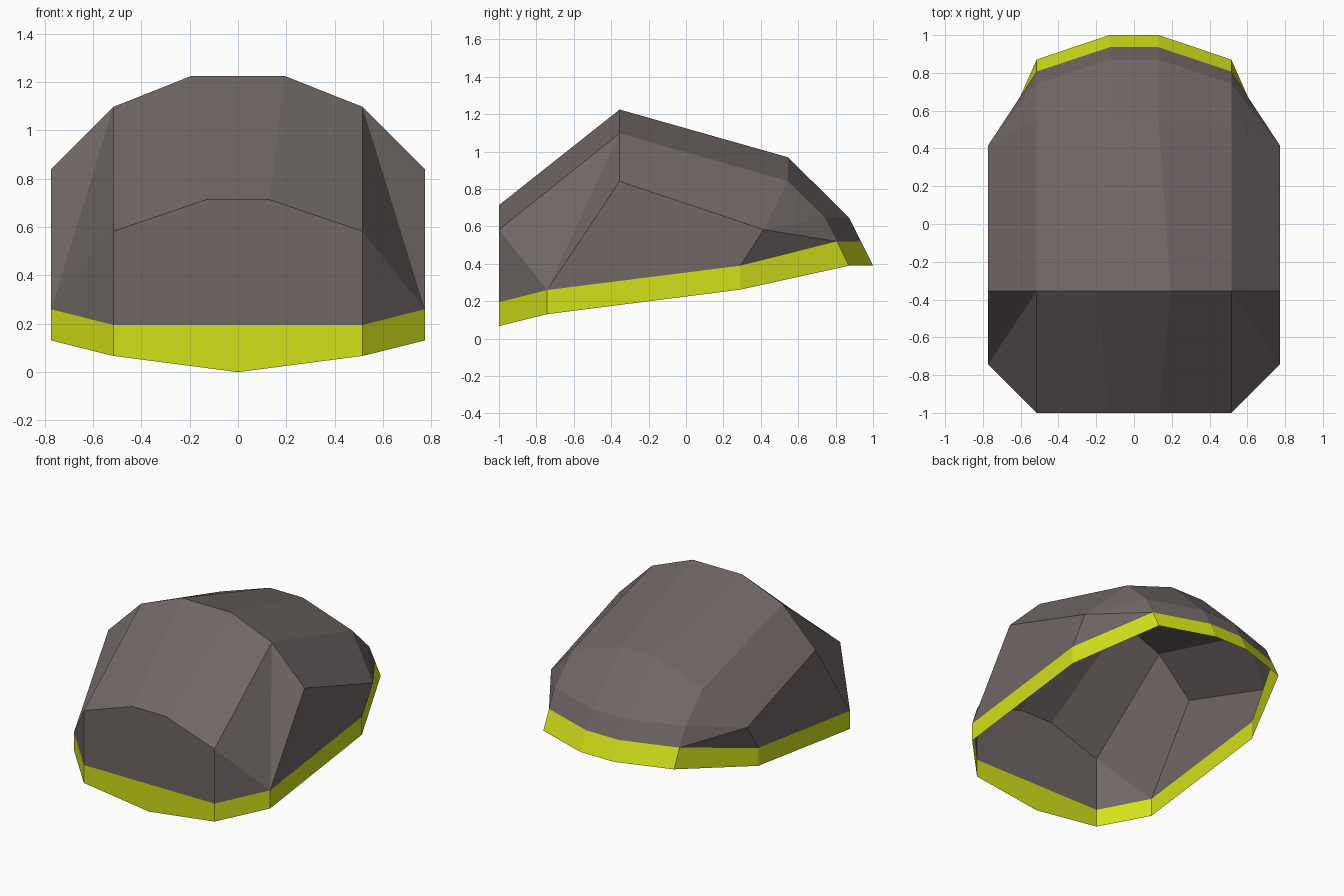
import bpy

if "Cube" in bpy.data.objects:
    bpy.data.objects.remove(bpy.data.objects["Cube"])


def material(name, color):
    mat = bpy.data.materials.new(name)
    mat.diffuse_color = (*color, 1)
    mat.use_nodes = True
    mat.node_tree.nodes["Principled BSDF"].inputs["Base Color"].default_value = mat.diffuse_color
    return mat


def half_shell(name, faces, mat):
    """Weld polygons of the right half, then mirror across x = 0."""
    verts, index, polys = [], {}, []
    for face in faces:
        poly = []
        for p in face:
            if p not in index:
                index[p] = len(verts)
                verts.append(p)
            poly.append(index[p])
        polys.append(poly)
    mesh = bpy.data.meshes.new(name)
    mesh.from_pydata(verts, [], polys)
    mesh.materials.append(mat)
    obj = bpy.data.objects.new(name, mesh)
    bpy.context.collection.objects.link(obj)
    mirror = obj.modifiers.new("mirror", 'MIRROR')
    mirror.use_clip = True
    return obj


def strip(a, b):
    """Quads between two point rows."""
    return [(a[i], a[i + 1], b[i + 1], b[i]) for i in range(len(a) - 1)]


# Trim edges, front centre round to back centre
rim_low = [(0, -1, 0), (.515, -1, .067), (.773, -.742, .131),
           (.773, .29, .262), (.515, .871, .39), (.13, 1, .39), (0, 1, .39)]
rim_top = [(0, -1, .195), (.515, -1, .195), (.773, -.742, .26),
           (.773, .29, .39), (.515, .807, .52), (.13, .936, .52), (0, .936, .52)]
_, corner_low, corner, side_back, back_mid, back_in, back_c = rim_top

# Shell lines running front to back: crown, shoulder and side edge
crown = [(.13, -1, .714), (.195, -.355, 1.225), (.13, .545, .97),
         (.13, .871, .648), back_in]
shoulder = [(.515, -1, .583), (.515, -.355, 1.098), (.515, .545, .841),
            (.515, .742, .648), back_mid]
side = [(.773, -.355, .841), (.773, .415, .583)]
centre = [(0, y, z) for _, y, z in crown]

# Crown panels
faces = strip(centre, crown) + strip(crown, shoulder)
# Sloping shoulder panels
faces += strip(shoulder[1:3], side)
# Side panel
faces.append((corner, side_back, side[1], side[0]))
# Front panel
faces.append((rim_top[0], corner_low, shoulder[0], crown[0], centre[0]))
# Front corner facets
faces += [(corner_low, corner, shoulder[0]),
          (corner, shoulder[1], shoulder[0]),
          (corner, side[0], shoulder[1])]
# Back corner facets
faces += [(side[1], shoulder[3], shoulder[2]),
          (side[1], back_mid, shoulder[3]),
          (side[1], side_back, back_mid)]

half_shell("shell", faces, material("warm_grey", (.16, .135, .13)))
half_shell("rim_band", strip(rim_low, rim_top), material("yellow", (.65, .75, .01)))
